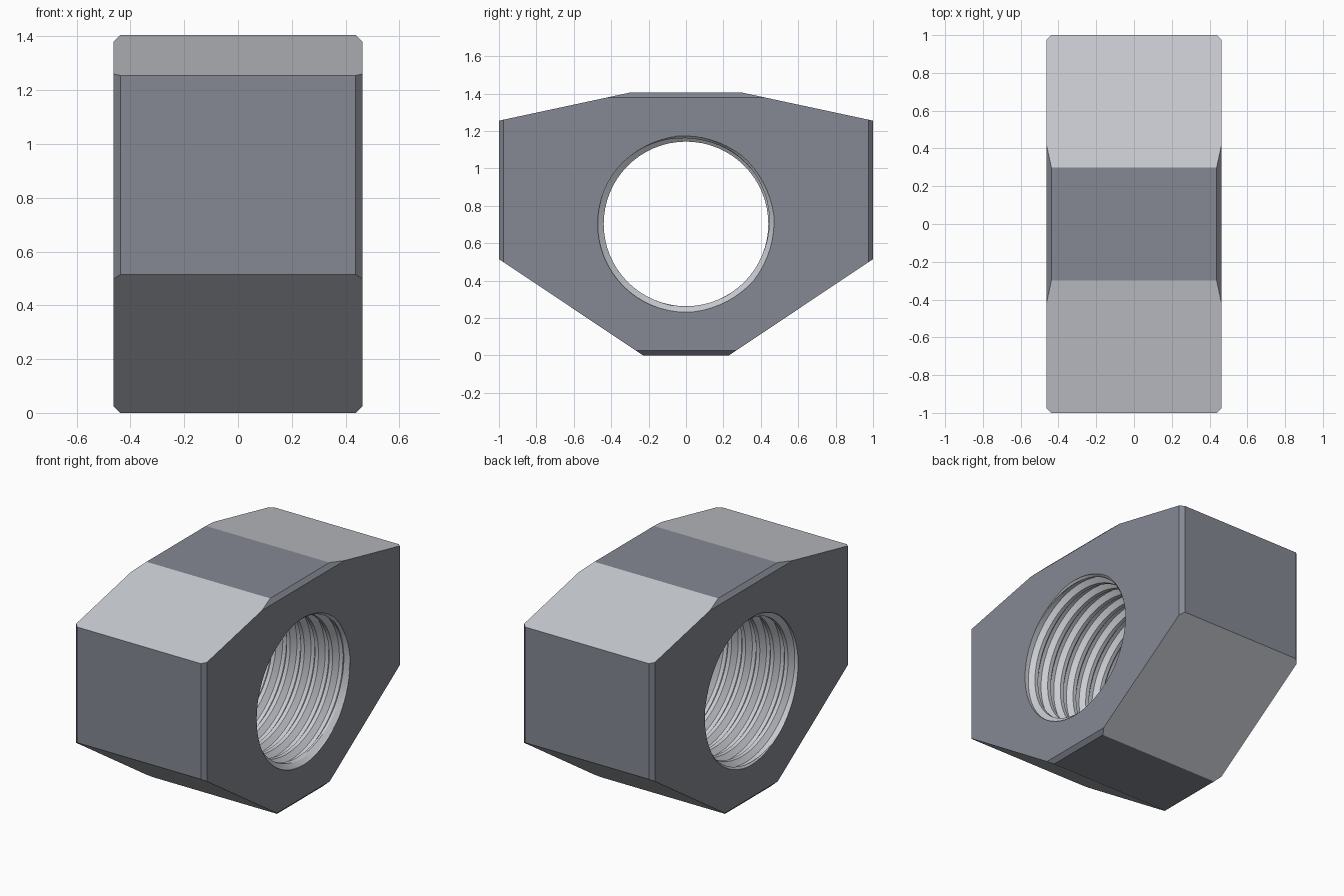
import bpy, bmesh
from math import sin, cos, tau, radians
from mathutils import Vector

if "Cube" in bpy.data.objects:
    bpy.data.objects.remove(bpy.data.objects["Cube"])

HALF, CZ = 0.4625, 0.703         # half thickness, bore centre height
PITCH, STEPS, SEGS = 0.1, 8, 64  # thread


def material(name, color):
    mat = bpy.data.materials.new(name)
    mat.diffuse_color = (*color, 1)
    mat.use_nodes = True
    mat.node_tree.nodes["Principled BSDF"].inputs["Base Color"].default_value = mat.diffuse_color
    return mat


DARK = material("dark_steel", (0.233, 0.248, 0.291))
LIGHT = material("light_steel", (0.58, 0.60, 0.64))


def make_object(name, bm):
    bmesh.ops.recalc_face_normals(bm, faces=bm.faces)
    mesh = bpy.data.meshes.new(name)
    bm.to_mesh(mesh)
    bm.free()
    obj = bpy.data.objects.new(name, mesh)
    bpy.context.collection.objects.link(obj)
    mesh.materials.append(DARK)
    mesh.materials.append(LIGHT)
    return obj


# Nut body: eight-sided profile extruded along x
half = [(0.23, 0), (1, 0.515), (1, 1.255), (0.3, 1.405)]
profile = half + [(-y, z) for y, z in reversed(half)]
bm = bmesh.new()
face = bm.faces.new([bm.verts.new((-HALF, y, z)) for y, z in profile])
ext = bmesh.ops.extrude_face_region(bm, geom=[face])
bmesh.ops.translate(bm, vec=(2 * HALF, 0, 0),
                    verts=[g for g in ext["geom"] if isinstance(g, bmesh.types.BMVert)])

# Bevels on the four straight sides, made as plane cuts
for ny, nz, top in ((1, 0, 1), (-1, 0, 1), (0, 1, 1.405), (0, -1, 0)):
    for sx in (-1, 1):
        cut = bmesh.ops.bisect_plane(
            bm, geom=bm.verts[:] + bm.edges[:] + bm.faces[:],
            plane_co=(sx * (HALF - 0.025), ny * top, nz * top),
            plane_no=Vector((sx, ny, nz)), clear_outer=True)
        edges = [g for g in cut["geom_cut"] if isinstance(g, bmesh.types.BMEdge)]
        bmesh.ops.edgeloop_fill(bm, edges=edges)

# Sloped faces are light, the rest dark
bm.normal_update()
for f in bm.faces:
    f.material_index = int(abs(f.normal.y) > 0.1 and abs(f.normal.z) > 0.1)
nut = make_object("nut_body", bm)


# Threaded bore cutter: helical sheet, clamped and capped at both ends
def thread_radius(x, phase):
    if abs(x) > HALF:
        return 0.472
    t = abs((phase % 1.0) - 0.5) * 2
    groove = 0.44 + 0.032 * min(1, max(0, (t - 0.25) / 0.5))
    return max(groove, 0.472 - (HALF - abs(x)))


bm = bmesh.new()
rows = int(1.2 / PITCH * STEPS)
columns = []
for j in range(SEGS + 1):
    a = tau * j / SEGS
    col = []
    for k in range(rows + 1):
        raw = -0.6013 + PITCH * (k / STEPS + j / SEGS)
        x = max(-0.5, min(0.5, raw))
        r = thread_radius(x, (x + 0.6013) / PITCH - j / SEGS)
        col.append(bm.verts.new((x, r * cos(a), CZ + r * sin(a))))
    columns.append(col)
for c, d in zip(columns, columns[1:]):
    for k in range(rows):
        bm.faces.new((c[k], d[k], d[k + 1], c[k + 1])).material_index = 1
bmesh.ops.remove_doubles(bm, verts=bm.verts, dist=1e-5)
bmesh.ops.delete(bm, geom=[e for e in bm.edges if not e.link_faces], context='EDGES')
bmesh.ops.holes_fill(bm, edges=[e for e in bm.edges if e.is_boundary], sides=0)
cutter = make_object("thread_cutter", bm)
cutter.hide_render = True

# Cut the bore
mod = nut.modifiers.new("bore", 'BOOLEAN')
mod.operation = 'DIFFERENCE'
mod.solver = 'EXACT'
mod.object = cutter
bpy.context.view_layer.objects.active = nut
nut.select_set(True)
bpy.ops.object.modifier_apply(modifier=mod.name)
bpy.data.objects.remove(cutter)
bpy.ops.object.shade_smooth_by_angle(angle=radians(9))
